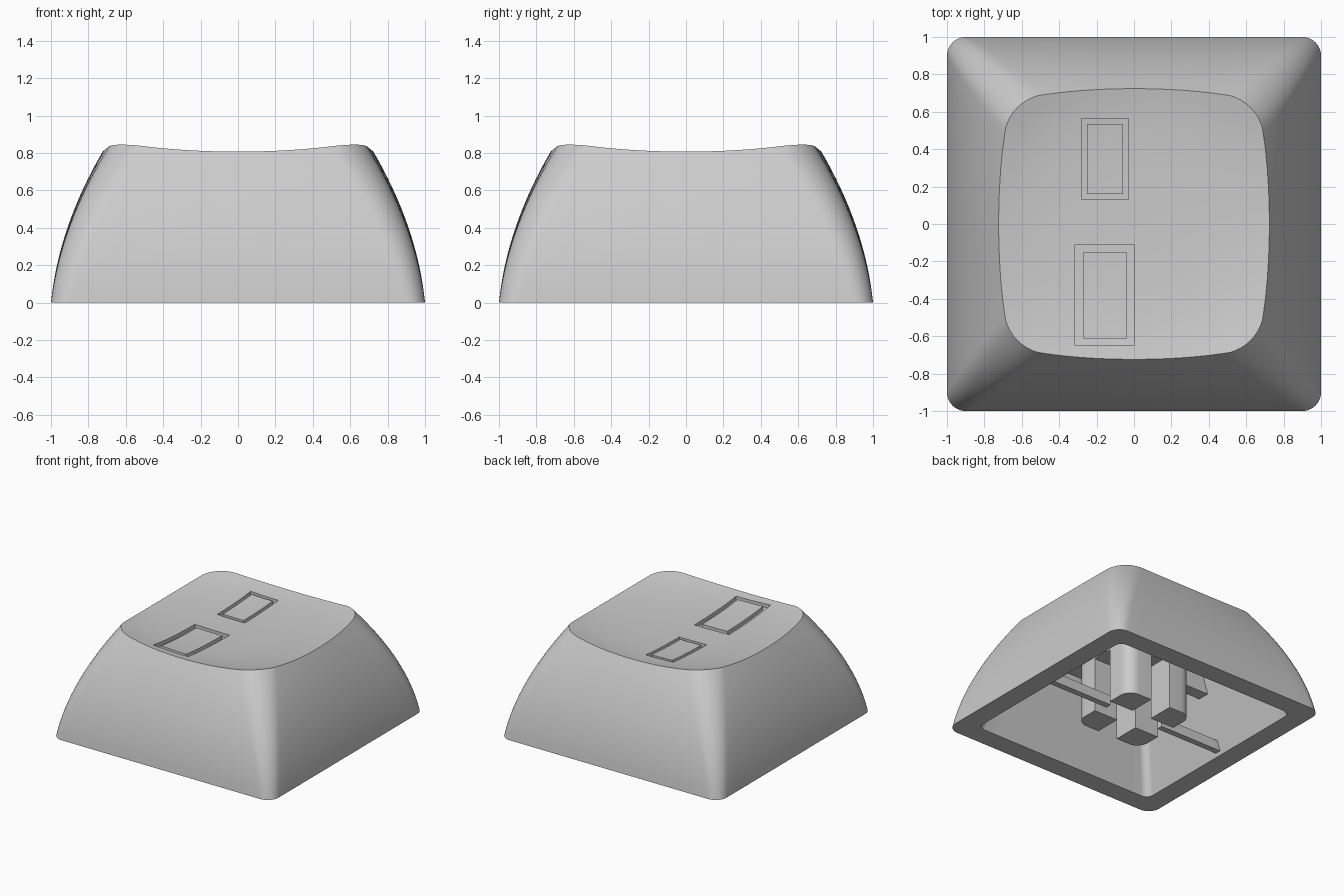
import bpy, bmesh, math

if "Cube" in bpy.data.objects:
    bpy.data.objects.remove(bpy.data.objects["Cube"])

grey = bpy.data.materials.new("light grey plastic")
grey.diffuse_color = (0.6, 0.6, 0.6, 1)
grey.use_nodes = True
grey.node_tree.nodes["Principled BSDF"].inputs["Base Color"].default_value = grey.diffuse_color

CEILING = 0.64   # underside of the top plate
SLOT_TOP = 0.46  # roof of the cross slot in the stem


def dish(x, y):
    q = x * x + y * y
    return 0.765 + 0.036 * q + 0.086 * q * q


def half_width(z):
    return 1 - 0.1 * z - 0.3 * z * z


def ring_point(side, kind, t, w, r, bulge=0.0):
    """Point on a rounded square: kind 0 = bulged side, 1 = corner arc."""
    f = w - bulge - r
    if kind == 0:
        u = 2 * t - 1
        x, y = w - bulge * u * u, f * u
    else:
        a = t * math.pi / 2
        x, y = f + r * math.cos(a), f + r * math.sin(a)
    for _ in range(side):
        x, y = -y, x
    return x, y


def outer_point(p, z):
    return ring_point(*p, half_width(z), 0.1 + 0.13 * z, 0.02 * z)


def inner_point(p, z):
    return ring_point(*p, 0.835 - 0.33 * z, 0.06)


PARAMS = []
for side in range(4):
    PARAMS += [(side, 0, i / 14) for i in range(14)]
    PARAMS += [(side, 1, i / 10) for i in range(10)]


def finish(bm, name, smooth=True):
    bmesh.ops.recalc_face_normals(bm, faces=bm.faces)
    mesh = bpy.data.meshes.new(name)
    bm.to_mesh(mesh)
    bm.free()
    ob = bpy.data.objects.new(name, mesh)
    bpy.context.collection.objects.link(ob)
    mesh.materials.append(grey)
    if smooth:
        smooth_object(ob)
    return ob


def activate(ob):
    bpy.ops.object.select_all(action='DESELECT')
    ob.select_set(True)
    bpy.context.view_layer.objects.active = ob


def smooth_object(ob):
    activate(ob)
    bpy.ops.object.shade_smooth_by_angle(angle=math.radians(30))


def prism(name, profile, z0, z1):
    """Extrude a flat outline from z0 up to z1."""
    bm = bmesh.new()
    face = bm.faces.new([bm.verts.new((x, y, z0)) for x, y in profile])
    ext = bmesh.ops.extrude_face_region(bm, geom=[face])
    for v in ext["geom"]:
        if isinstance(v, bmesh.types.BMVert):
            v.co.z = z1
    return finish(bm, name)


def box(name, x0, x1, y0, y1, z0, z1):
    return prism(name, [(x0, y0), (x1, y0), (x1, y1), (x0, y1)], z0, z1)


# Cap shell: rings from the dished top, down the outside, up the inside
top = []
for p in PARAMS:
    z = 0.82
    for _ in range(25):
        x, y = outer_point(p, z)
        z = dish(x, y)
    top.append((x, y, z))

rings = []
for i in range(1, 13):
    s = i / 12
    rings.append([(x * s, y * s, dish(x * s, y * s)) for x, y, _ in top])
for i in range(15, -1, -1):
    rings.append([(*outer_point(p, c[2] * i / 16), c[2] * i / 16) for p, c in zip(PARAMS, top)])
for z in (0, CEILING):
    rings.append([(*inner_point(p, z), z) for p in PARAMS])

bm = bmesh.new()
loops = [[bm.verts.new(c) for c in ring] for ring in rings]
n = len(PARAMS)
for a, b in zip(loops, loops[1:]):
    for k in range(n):
        bm.faces.new((a[k], a[(k + 1) % n], b[(k + 1) % n], b[k]))
centre = bm.verts.new((0, 0, dish(0, 0)))
for k in range(n):
    bm.faces.new((loops[0][k], loops[0][(k + 1) % n], centre))
bm.faces.new(loops[-1])
cap = finish(bm, "cap_shell", False)


# Rectangular grooves sunk into the top, following the dish
def rect_path(x0, x1, y0, y1, steps=8):
    c = [(x0, y0), (x1, y0), (x1, y1), (x0, y1)]
    return [(a[0] + (b[0] - a[0]) * i / steps, a[1] + (b[1] - a[1]) * i / steps)
            for a, b in zip(c, c[1:] + c[:1]) for i in range(steps)]


def cut_groove(outer, inner, depth=0.03):
    bm = bmesh.new()
    sections = []
    for (ox, oy), (ix, iy) in zip(rect_path(*outer), rect_path(*inner)):
        sections.append([bm.verts.new(c) for c in (
            (ox, oy, dish(ox, oy) - depth), (ix, iy, dish(ix, iy) - depth),
            (ix, iy, dish(ix, iy) + 0.1), (ox, oy, dish(ox, oy) + 0.1))])
    for a, b in zip(sections, sections[1:] + sections[:1]):
        for k in range(4):
            bm.faces.new((a[k], a[(k + 1) % 4], b[(k + 1) % 4], b[k]))
    cutter = finish(bm, "groove_cutter", False)
    cutter.hide_render = True
    mod = cap.modifiers.new("groove", 'BOOLEAN')
    mod.operation, mod.solver, mod.object = 'DIFFERENCE', 'EXACT', cutter
    activate(cap)
    bpy.ops.object.modifier_apply(modifier=mod.name)
    bpy.data.objects.remove(cutter)


cut_groove((-0.28, -0.03, 0.13, 0.565), (-0.25, -0.06, 0.16, 0.535))
cut_groove((-0.315, 0.0, -0.65, -0.11), (-0.27, -0.04, -0.615, -0.15))
smooth_object(cap)

# Stem: rounded square, split by a cross slot into four posts, solid above
HALF, ROUND, S = 0.31, 0.1, 0.09
F = HALF - ROUND
arc = [(F + ROUND * math.cos(i * math.pi / 16), F + ROUND * math.sin(i * math.pi / 16))
       for i in range(9)]
root = []
for q in range(4):
    post = [(S, S), (HALF, S)] + arc + [(S, HALF)]
    corner = list(arc)
    for _ in range(q):
        post = [(-y, x) for x, y in post]
        corner = [(-y, x) for x, y in corner]
    root += corner
    prism(f"stem_post_{q + 1}", post, 0.01, SLOT_TOP)
prism("stem_root", root, SLOT_TOP, CEILING + 0.01)

# Upper ribs under the top plate, and thin bars from stem to walls
for side, name in ((1, "right"), (-1, "left")):
    x0, x1 = sorted((side * 0.3, side * 0.7))
    box(f"{name}_upper_rib", x0, x1, -0.05, 0.05, SLOT_TOP, CEILING + 0.01)
    x0, x1 = sorted((side * 0.25, side * 0.85))
    box(f"{name}_thin_bar", x0, x1, -0.025, 0.025, 0.03, 0.11)
